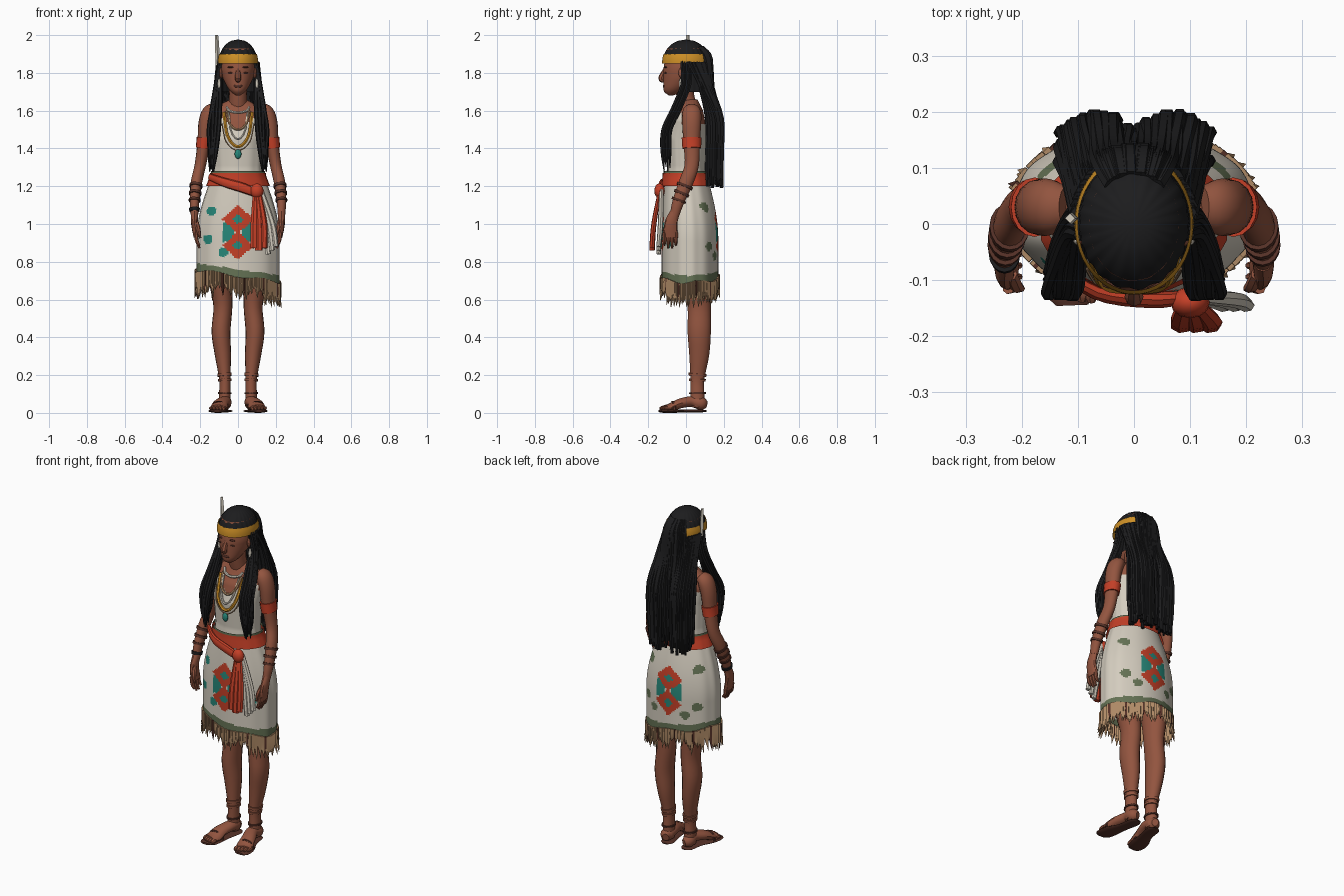
import bpy, bmesh, math, random
from math import sin, cos, pi, sqrt, radians
from mathutils import Vector

if "Cube" in bpy.data.objects:
    bpy.data.objects.remove(bpy.data.objects["Cube"])
random.seed(4)
rnd = random.uniform
AXES = {"X": Vector((1, 0, 0)), "Y": Vector((0, 1, 0)), "Z": Vector((0, 0, 1))}

COLOURS = {
    "skin": (.29, .09, .05), "hair": (.012, .012, .013), "cream": (.66, .61, .52),
    "red": (.55, .05, .02), "yellow": (.62, .28, .02), "teal": (.02, .24, .19),
    "moss": (.13, .17, .09), "tan": (.42, .25, .13), "leather": (.09, .03, .02),
}
MATERIALS = {}
for label, rgb in COLOURS.items():
    material = bpy.data.materials.new(label)
    material.use_nodes = True
    material.diffuse_color = (*rgb, 1)
    material.node_tree.nodes["Principled BSDF"].inputs["Base Color"].default_value = (*rgb, 1)
    MATERIALS[label] = material


def finish(name, bm, colour):
    """Turn a bmesh into an object; colour is a name or a rule on the face centre."""
    bmesh.ops.recalc_face_normals(bm, faces=bm.faces)
    mesh = bpy.data.meshes.new(name)
    names = [colour] if isinstance(colour, str) else []
    if not names:
        for face in bm.faces:
            chosen = colour(face.calc_center_median())
            if chosen not in names:
                names.append(chosen)
            face.material_index = names.index(chosen)
    bm.to_mesh(mesh)
    bm.free()
    for label in names:
        mesh.materials.append(MATERIALS[label])
    ob = bpy.data.objects.new(name, mesh)
    bpy.context.collection.objects.link(ob)
    bpy.ops.object.select_all(action="DESELECT")
    ob.select_set(True)
    bpy.context.view_layer.objects.active = ob
    bpy.ops.object.shade_smooth_by_angle(angle=radians(35))


def spline(points, steps):
    """Smooth path through points of (x, y, z, radius)."""
    p = [Vector(q) for q in points]
    if steps == 1:
        return p
    p = [p[0] * 2 - p[1]] + p + [p[-1] * 2 - p[-2]]
    out = []
    for a, b, c, d in zip(p, p[1:], p[2:], p[3:]):
        for k in range(steps):
            t = k / steps
            out.append((b * 2 + (c - a) * t + (a * 2 - b * 5 + c * 4 - d) * t * t
                        + (b * 3 - a - c * 3 + d) * t ** 3) / 2)
    return out + [p[-2]]


def tubes(name, paths, colour, sides=10, flat=1, flat_end=None, steps=4, ref="X"):
    """Sweep ellipses along paths; flat is depth over width, at the start and the end."""
    bm = bmesh.new()
    flat_end = flat if flat_end is None else flat_end
    for path in paths:
        points = spline(path, steps)
        spots = [p.to_3d() for p in points]
        last = len(spots) - 1
        rings = []
        for i, (spot, point) in enumerate(zip(spots, points)):
            along = (spots[min(i + 1, last)] - spots[max(i - 1, 0)]).normalized()
            u = AXES[ref] - along * along.dot(AXES[ref])
            u.normalize()
            v = along.cross(u) * (flat + (flat_end - flat) * i / last)
            radius = max(point.w, .001)
            turns = [2 * pi * k / sides for k in range(sides)]
            rings.append([bm.verts.new(spot + (u * cos(a) + v * sin(a)) * radius) for a in turns])
        for r, s in zip(rings, rings[1:]):
            for k in range(sides):
                bm.faces.new((r[k], r[k - 1], s[k - 1], s[k]))
        bm.faces.new(rings[0])
        bm.faces.new(rings[-1])
    finish(name, bm, colour)


def blobs(name, centres, size, colour):
    bm = bmesh.new()
    for centre in centres:
        made = bmesh.ops.create_uvsphere(bm, u_segments=12, v_segments=8, radius=1)["verts"]
        bmesh.ops.scale(bm, vec=size, verts=made)
        bmesh.ops.translate(bm, vec=centre, verts=made)
    finish(name, bm, colour)


def shell(name, profile, colour, low, high, rows=12, segs=48, grow=0, arc=(0, 360), wob=0, waves=14):
    """Elliptical skin round a profile; low is a rule on the angle."""
    bm = bmesh.new()
    start, end = map(radians, arc)
    grid = []
    for i in range(rows + 1):
        row = []
        for j in range(segs + 1):
            a = start + (end - start) * j / segs
            z = high + (low(a) - high) * i / rows
            cy, rx, ry = profile(z)
            k = 1 + wob * sin(waves * a + 3 * sin(2 * a))
            row.append(bm.verts.new(((rx + grow) * k * cos(a), cy + (ry + grow) * k * sin(a), z)))
        grid.append(row)
    for r, s in zip(grid, grid[1:]):
        for j in range(segs):
            bm.faces.new((r[j], r[j + 1], s[j + 1], s[j]))
    bmesh.ops.remove_doubles(bm, verts=bm.verts, dist=.0002)
    finish(name, bm, colour)


def level(z):
    return lambda angle: z


def both(*path, sides=(-1, 1)):
    return [[(side * p[0], *p[1:]) for p in path] for side in sides]


def pair(x, y, z):
    return [(-x, y, z), (x, y, z)]


def cuffs(name, limb, starts, length, colour, flat, sides=(-1, 1)):
    """Bands that wrap a limb, placed by steps along its path."""
    path = [p + Vector((0, 0, 0, .006)) for p in spline(limb, 8)]
    bands = [both(*path[s:s + length + 1], sides=sides) for s in starts]
    tubes(name, sum(bands, []), colour, 16, flat, steps=1)


def table(*rows):
    """Profile rule from rows of (z, centre y, half width, half depth)."""
    def profile(z):
        for a, b in zip(rows, rows[1:]):
            if z <= b[0]:
                t = max(0, (z - a[0]) / (b[0] - a[0]))
                return [p + (q - p) * t for p, q in zip(a[1:], b[1:])]
        return rows[-1][1:]
    return profile


def skirt_profile(z):
    swell = sin(pi / 2 * min(1, max(0, (1.26 - z) / .35)))
    return .02 * swell, .135 + .085 * swell, .11 + .04 * swell


def hair_profile(z):
    k = sqrt(max(0, 1 - (max(0, z - 1.86) / .117) ** 2))
    return 0, .1 * k, .12 * k


torso_profile = table((1.2, 0, .135, .11), (1.3, 0, .13, .1), (1.45, 0, .14, .11), (1.55, .01, .16, .09),
                      (1.6, .02, .14, .07), (1.64, .02, .08, .05), (1.66, .02, .04, .04))
head_profile = table((1.68, -.08, .01, .01), (1.7, -.07, .04, .05), (1.73, -.05, .06, .07),
                     (1.77, -.02, .08, .1), (1.82, -.01, .09, .11), (1.93, 0, .08, .1))

# Head and face
shell("head", head_profile, "skin", level(1.68), 1.93, 16)
tubes("nose", [[(0, -.11, 1.82, .01), (0, -.13, 1.77, .017), (0, -.11, 1.76, .01)]], "skin", 8)
blobs("lips", [(0, -.113, 1.73)], (.025, .01, .01), "leather")
blobs("eyes", pair(.035, -.108, 1.8), (.018, .006, .004), "leather")
blobs("brows", pair(.035, -.108, 1.83), (.022, .008, .004), "leather")
blobs("ears", pair(.09, -.02, 1.8), (.01, .02, .03), "skin")
blobs("earrings", pair(.1, -.03, 1.74), (.008, .008, .03), "cream")
tubes("neck", [[(0, .02, 1.6, .055), (0, 0, 1.66, .047), (0, -.01, 1.74, .05)]], "skin", 16)


# Sleeveless top with a V neckline
def top_rule(c):
    neckline = 1.49 + .85 * abs(c.x) if c.y < -.02 else 1.525
    return "skin" if c.z > neckline else "cream"


shell("dress_top", torso_profile, top_rule, level(1.2), 1.66, 46, 72, wob=.008)


# Wrapped skirt with woven motifs, spots and a hem band
def hem(angle):
    return .705 - .033 * cos(angle) + .008 * sin(5 * angle)


def near(c, spots):
    return any(math.hypot(c.x - x, c.z - z) < .025 for x, z in spots)


def skirt_rule(c):
    if c.z < .76 - .15 * c.x:
        return "moss"
    x, h = abs(c.x), abs(c.z - .955)
    diamond = abs(h - .07) + .9 * x
    if diamond < .026:
        return "teal"
    if diamond < .075:
        return "red"
    if h < .05 and .025 < x < .08:
        return "teal"
    if c.y < -.02:
        return "teal" if near(c, [(-.16, .92), (-.14, 1.07), (-.08, .85), (.15, .9)]) else "cream"
    return "moss" if near(c, pair_spots) else "cream"


pair_spots = [(side * x, z) for side in (-1, 1) for x, z in ((.15, 1.09), (.16, .88), (.1, .83))]
shell("skirt", skirt_profile, skirt_rule, hem, 1.26, 56, 132, wob=.008, waves=9)
fringe = {"tan": [], "leather": []}
for k in range(110):
    a = 2 * pi * k / 110 + rnd(-.02, .02)
    z = hem(a)
    cy, rx, ry = skirt_profile(z)
    drop, flare = rnd(.03, .1) + .035 * abs(cos(a)), rnd(.97, 1.08)
    x, y = rx * cos(a), ry * sin(a)
    fringe["leather" if k % 9 == 4 else "tan"].append(
        [(x, cy + y, z + .02, .009), (x, cy + y, z - drop / 2, .01), (x * flare, cy + y * flare, z - drop, 0)])
for colour, paths in fringe.items():
    tubes(colour + "_fringe", paths, colour, 4, steps=2)

# Sash, knot and hanging tails
shell("sash", skirt_profile, "red", level(1.2), 1.27, 5, grow=.012, wob=.01, waves=11)
shell("sash_trim", skirt_profile, "moss", level(1.265), 1.28, 2, grow=.008)
tubes("sash_fold", [[(-.15, -.06, 1.25, .018), (-.07, -.12, 1.22, .024), (.03, -.135, 1.19, .026),
                     (.1, -.13, 1.16, .02)]], "red", flat=.6, ref="Z")
blobs("sash_knot", [(.1, -.14, 1.175)], (.035, .028, .04), "red")
tubes("red_tails", [[(.1 + d / 3, -.14, 1.17, .014), (.11 + d, -.17, 1, .02), (.11 + d, -.18, .86 + abs(d) / 2, .021)]
                    for d in (-.025, 0, .025)], "red", 7, .7)
tubes("cream_tails", [[(.12, -.13, 1.18, .015), (.16 + d, -.135, 1, .018), (.18 + d, -.145, .86 + d, .015)]
                      for d in (-.02, 0, .02)], "cream", 7, .8)

# Arms, hands and their bands
arm = [(.12, .03, 1.61, .03), (.15, .03, 1.59, .04), (.17, .03, 1.53, .04), (.18, .03, 1.43, .035),
       (.2, .03, 1.31, .03), (.22, 0, 1.22, .03), (.23, -.04, 1.12, .025), (.23, -.06, 1.05, .02)]
tubes("arms", both(*arm), "skin", 16, 1.25)
tubes("hands", both((.23, -.06, 1.06, .02), (.23, -.08, 1, .018), (.22, -.08, .93, .015)), "skin", 12, 1.3, 2.5)
fingers = []
for n in range(4):
    side = n - 1.5
    y = -.084 + .02 * side
    fingers += both((.224, y, .955, .011), (.218, y, .91, .01), (.204, y, .87 + .008 * side ** 2, .006))
tubes("fingers", fingers, "skin", 7)
tubes("thumbs", both((.22, -.09, 1.01, .012), (.21, -.11, .97, .012), (.2, -.115, .925, .006)), "skin", 7)
cuffs("armbands", arm, [22], 4, "red", 1.25)
cuffs("bracelets", arm, [41, 44, 47], 1, "leather", 1.25)
cuffs("dark_bracelet", arm, [52], 2, "hair", 1.25, sides=[-1])

# Legs, anklets, feet and sandals
leg = [(.1, .04, .85, .075), (.09, .06, .68, .06), (.08, .07, .56, .05), (.09, .07, .43, .05),
       (.08, .07, .31, .043), (.07, .06, .18, .03), (.07, .06, .1, .03), (.07, .06, .03, .03)]
tubes("legs", both(*leg), "skin", 18, 1.25)
cuffs("anklets", leg, [38, 40], 1, "skin", 1.25)
cuffs("ankle_straps", leg, [47], 1, "leather", 1.25)
tubes("feet", both((.06, .105, .045, .018), (.07, .08, .05, .035), (.07, .03, .06, .035), (.09, -.03, .05, .04),
                   (.1, -.08, .03, .046), (.11, -.11, .03, .04)), "skin", 14, 1.2, .3)
toes = []
for n in range(5):
    x, y, r = .11 + .017 * (n - 2), -.1 + .0015 * n * n, .013 - .001 * n
    toes += both((x, y, .026, r), (x, y - .025, .025, r), (x, y - .04, .022, r / 2))
tubes("toes", toes, "skin", 7)
tubes("sandal_soles", both((.06, .11, .01, .015), (.065, .08, .01, .037), (.08, 0, .01, .037), (.1, -.07, .01, .05),
                           (.11, -.12, .01, .048), (.11, -.145, .01, .028)), "leather", 12, .2)
tubes("sandal_straps", both((.055, -.06, .015, .009), (.075, -.065, .05, .009), (.1, -.07, .06, .009),
                            (.13, -.065, .05, .009), (.145, -.06, .015, .009)), "leather", 6, .5, ref="Y")


# Necklaces lying on the chest
def necklace(name, half, top, drop, colour, radius):
    path = []
    for k in range(13):
        x = half * (k / 6 - 1)
        z = top - drop * sqrt(max(0, 1 - (x / half) ** 2))
        cy, rx, ry = torso_profile(z)
        path.append((x, cy - ry * sqrt(max(0, 1 - (x / rx) ** 2)) - .009, z, radius))
    tubes(name, [path], colour, 6, steps=2, ref="Y")


necklace("choker", .06, 1.62, .03, "cream", .007)
necklace("bead_necklace", .06, 1.6, .1, "tan", .007)
necklace("long_necklace", .075, 1.59, .18, "yellow", .009)
necklace("shell_necklace", .05, 1.59, .14, "cream", .006)
necklace("pendant_cord", .085, 1.53, .14, "tan", .003)
blobs("pendant", [(0, -.12, 1.37)], (.018, .01, .025), "teal")

# Hair cap, headband and feather
shell("hair_crown", hair_profile, "hair", level(1.89), 1.977, 12, 80, wob=.02, waves=20)
shell("hair_back", hair_profile, "hair", level(1.7), 1.9, 8, 60, arc=(-14, 194), wob=.015, waves=20)
shell("headband", hair_profile, "yellow", level(1.85), 1.9, 4, grow=.006)
tubes("feather", [[(-.11, .01, 1.84, .009), (-.11, .01, 1.93, .011), (-.114, .01, 2, .009)]], "cream", 4)

# Long strands down the back, in two lobes
strands = []
for k in range(84):
    a = radians(6 + 2 * k)
    c, s = cos(a), sin(a)
    lobe = .16 + .03 * sin(pi * abs(c))
    layer, r = -.025 * (k % 3), rnd(.009, .014)
    root = [(.104 * c, .12 * s, 1.855, r)]
    if abs(c) < .6:
        root = [(.07 * c, .085 * s, 1.935, r), (.106 * c, .13 * s, 1.875, r)]
    strands.append(root + [
        (.118 * c, .085 + .058 * s + layer / 3, 1.72, r), (.13 * c + rnd(-.006, .006), lobe + layer, 1.56, r),
        (.13 * c + rnd(-.008, .008), lobe + layer, 1.38, r), (.125 * c, lobe + layer, rnd(1.19, 1.25), r * .7)])
tubes("back_strands", strands, "hair", 6)

# Locks falling over the front of each shoulder
guide = [(.097, 0, 1.86, .006), (.107, 0, 1.74, .02), (.12, -.05, 1.61, .045),
         (.127, -.1, 1.5, .05), (.134, -.105, 1.39, .035)]
locks = []
for k in range(16):
    f, g, r = (k % 4) / 3 - .5, (k // 4) / 3 - .5, rnd(.008, .012)
    lock = [(x + f * spread + rnd(-.004, .004), y + .04 * g, z, r) for x, y, z, spread in guide]
    locks += both(*lock, (.139 + .02 * f, -.1 + .03 * g, rnd(1.27, 1.34), .003))
tubes("front_locks", locks, "hair", 6)
